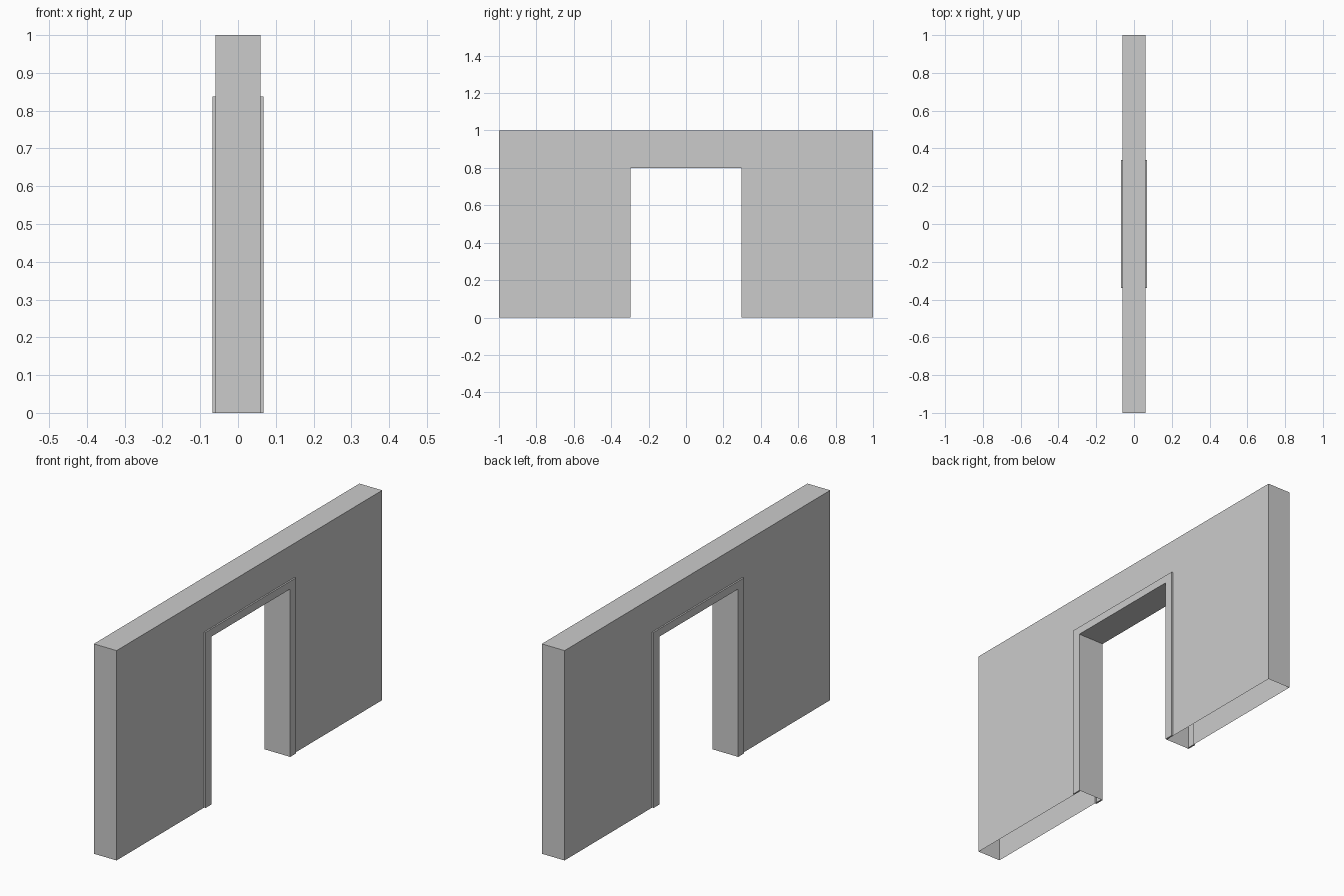
import bpy, bmesh

if "Cube" in bpy.data.objects:
    bpy.data.objects.remove(bpy.data.objects["Cube"])

WALL = (1.0, 1.0)      # half width, height of each arch outline
TRIM = (0.34, 0.837)
DOOR = (0.297, 0.80)
T, TT = 0.06, 0.0675   # half thickness of wall and of trim

# Cross-section of the wall around the opening: (x, arch outline)
section = [(-T, WALL), (T, WALL), (T, TRIM), (TT, TRIM), (TT, DOOR), (T, DOOR),
           (-T, DOOR), (-TT, DOOR), (-TT, TRIM), (-T, TRIM)]

bm = bmesh.new()
rings = []
for x, (w, h) in section:
    path = [(-w, 0), (-w, h), (w, h), (w, 0)]
    rings.append([bm.verts.new((x, y, z)) for y, z in path])

# Loft the section along the arch, leaving the wall underside open
for i, a in enumerate(rings):
    b = rings[(i + 1) % len(rings)]
    for k in range(3):
        bm.faces.new((a[k], a[k + 1], b[k + 1], b[k]))

# Undersides of the raised trim strips
for ids in ((2, 3, 4, 5), (6, 7, 8, 9)):
    for k in (0, 3):
        bm.faces.new([rings[i][k] for i in ids])

bmesh.ops.recalc_face_normals(bm, faces=bm.faces)
mesh = bpy.data.meshes.new("doorway_wall")
bm.to_mesh(mesh)
bm.free()
bpy.context.collection.objects.link(bpy.data.objects.new("doorway_wall", mesh))
